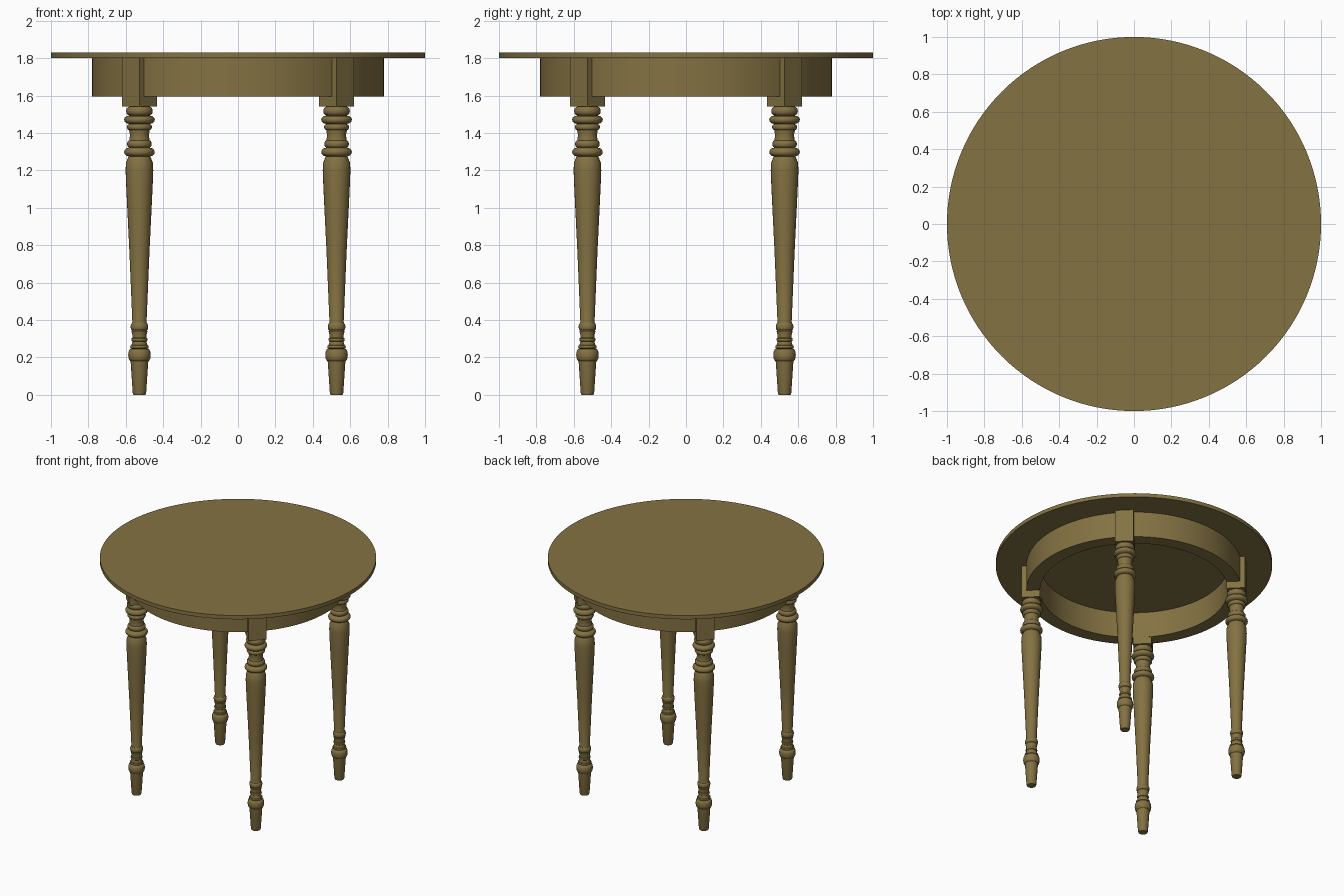
import bpy
import bmesh
import math

cube = bpy.data.objects.get("Cube")
if cube:
    bpy.data.objects.remove(cube, do_unlink=True)

# One wood colour for the whole table
wood = bpy.data.materials.new("olive_brown_wood")
wood.use_nodes = True
colour = (0.23, 0.168, 0.055, 1)
wood.diffuse_color = colour
shader = next(n for n in wood.node_tree.nodes if n.type == 'BSDF_PRINCIPLED')
shader.inputs["Base Color"].default_value = colour
shader.inputs["Roughness"].default_value = 0.6


def finish(name, bm, location=(0, 0, 0), turn=0, smooth=True):
    """Turn a bmesh into a named, coloured and shaded object."""
    bmesh.ops.recalc_face_normals(bm, faces=bm.faces)
    mesh = bpy.data.meshes.new(name)
    bm.to_mesh(mesh)
    bm.free()
    mesh.materials.append(wood)
    obj = bpy.data.objects.new(name, mesh)
    bpy.context.collection.objects.link(obj)
    obj.location = location
    obj.rotation_euler.z = turn
    if smooth:
        bpy.ops.object.select_all(action='DESELECT')
        obj.select_set(True)
        bpy.context.view_layer.objects.active = obj
        bpy.ops.object.shade_smooth_by_angle(angle=math.radians(35))
    return obj


def lathe(profile, sides, closed=False):
    """Revolve (radius, height) points; open profiles get end caps."""
    bm = bmesh.new()
    rings = []
    for r, z in profile:
        angles = [math.tau * i / sides for i in range(sides)]
        rings.append([bm.verts.new((r * math.cos(a), r * math.sin(a), z)) for a in angles])
    pairs = list(zip(rings, rings[1:]))
    if closed:
        pairs.append((rings[-1], rings[0]))
    else:
        bm.faces.new(rings[0])
        bm.faces.new(rings[-1])
    for low, high in pairs:
        for i in range(sides):
            j = (i + 1) % sides
            bm.faces.new((low[i], low[j], high[j], high[i]))
    return bm


def bead(low, high, inner, outer, steps=6):
    """Half-round moulding between two heights."""
    points = []
    for i in range(steps + 1):
        a = math.pi * i / steps
        z = (low + high) / 2 - (high - low) / 2 * math.cos(a)
        points.append((inner + (outer - inner) * math.sin(a), z))
    return points


# Table top
TOP_LOW, TOP_HIGH = 1.80, 1.83
finish("table_top", lathe([(1, TOP_LOW), (1, TOP_HIGH)], 128))

# Round apron ring
APRON_LOW = 1.595
apron = [(0.68, APRON_LOW), (0.78, APRON_LOW), (0.78, TOP_LOW), (0.68, TOP_LOW)]
finish("apron", lathe(apron, 96, closed=True))

# Turned leg profile: foot, ankle rings, tapered shaft, neck beads
BLOCK_LOW = 1.54
leg_profile = (
    [(0.032, 0), (0.036, 0.01), (0.047, 0.175)]
    + bead(0.18, 0.245, 0.048, 0.06)
    + bead(0.246, 0.265, 0.043, 0.05, 4)
    + [(0.038, 0.28)]
    + bead(0.285, 0.305, 0.038, 0.043, 4)
    + [(0.038, 0.32), (0.043, 0.34)]
    + bead(0.345, 0.382, 0.04, 0.047)
    + [(0.038, 0.39), (0.053, 0.75), (0.07, 1.1), (0.074, 1.2), (0.072, 1.24), (0.06, 1.27)]
    + bead(1.275, 1.32, 0.058, 0.082)
    + bead(1.322, 1.36, 0.054, 0.066)
    + [(0.053, 1.37), (0.05, 1.39), (0.055, 1.41)]
    + bead(1.415, 1.447, 0.055, 0.067)
    + bead(1.449, 1.492, 0.058, 0.082)
    + bead(1.494, BLOCK_LOW, 0.055, 0.071)
)

# Four legs, each with a square block set diagonally into the apron
OFFSET = 0.527
BLOCK_WIDTH = 0.133
for side, sx in (("left", 1), ("right", -1)):
    for end, sy in (("front", -1), ("back", 1)):
        place = (sx * OFFSET, sy * OFFSET)
        finish(f"{end}_{side}_leg", lathe(leg_profile, 28), (*place, 0))
        block = bmesh.new()
        bmesh.ops.create_cube(block, size=1)
        height = TOP_LOW - BLOCK_LOW
        bmesh.ops.scale(block, vec=(BLOCK_WIDTH, BLOCK_WIDTH, height), verts=block.verts)
        finish(f"{end}_{side}_leg_block", block,
               (*place, BLOCK_LOW + height / 2), math.pi / 4, smooth=False)
